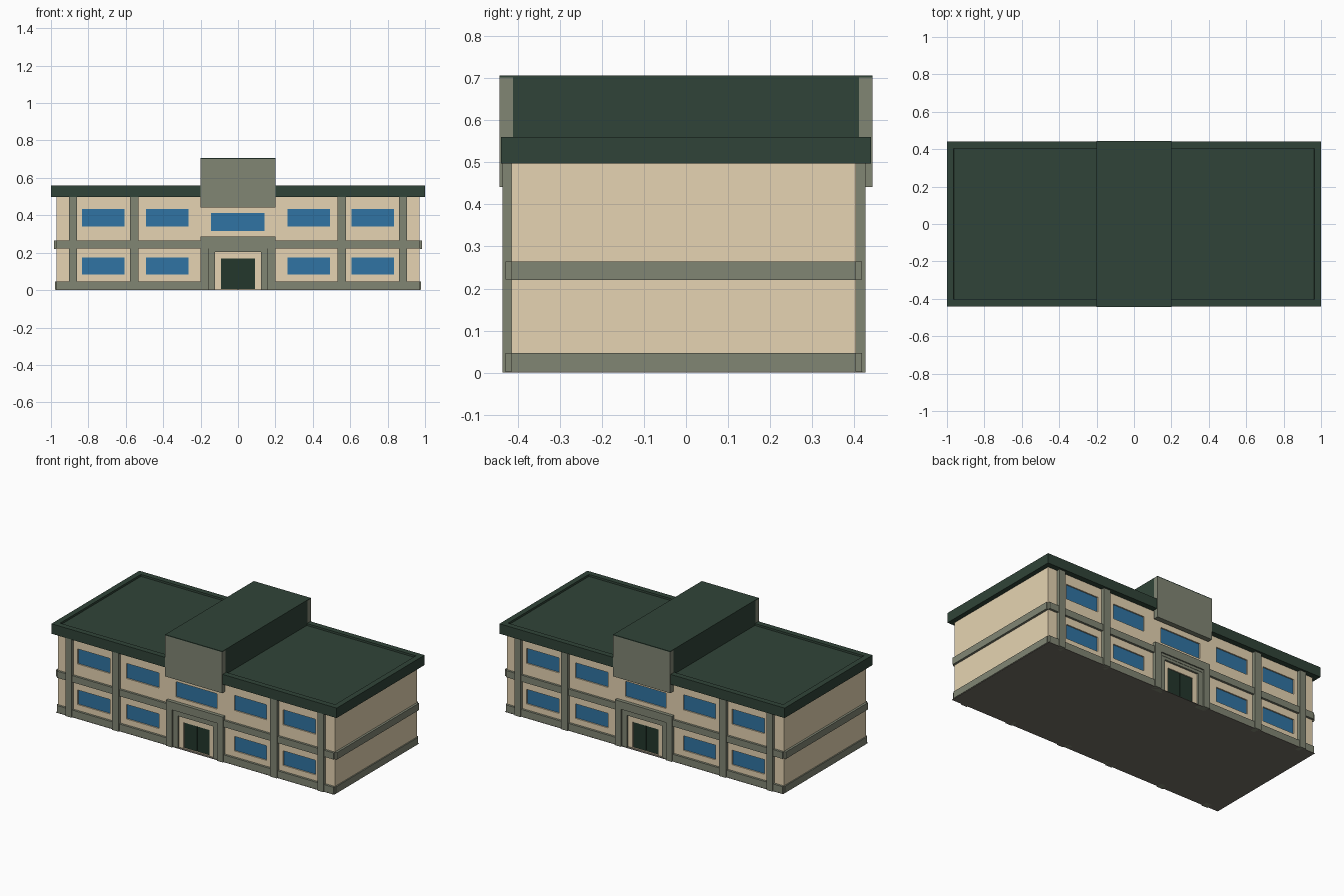
import bpy, bmesh

if "Cube" in bpy.data.objects:
    bpy.data.objects.remove(bpy.data.objects["Cube"])


def mat(name, r, g, b):
    lin = [((c / 255 + 0.055) / 1.055) ** 2.4 for c in (r, g, b)]
    m = bpy.data.materials.new(name)
    m.diffuse_color = (*lin, 1)
    m.use_nodes = True
    m.node_tree.nodes["Principled BSDF"].inputs["Base Color"].default_value = m.diffuse_color
    return m


BEIGE = mat("beige_wall", 230, 212, 178)
GREY = mat("grey_green_trim", 129, 134, 116)
GREEN = mat("dark_green_roof", 48, 68, 56)
DOOR = mat("deep_green_door", 35, 55, 44)
BLUE = mat("blue_glass", 48, 116, 163)
BASE = mat("grey_underside", 116, 112, 102)


def boxes(name, items, material, shift=-0.005):
    """One object made of boxes given as (x0, x1, y0, y1, z0, z1)."""
    bm = bmesh.new()
    for x0, x1, y0, y1, z0, z1 in items:
        vs = bmesh.ops.create_cube(bm, size=1)["verts"]
        for v in vs:
            v.co.x = x0 if v.co.x < 0 else x1
            v.co.y = (y0 if v.co.y < 0 else y1) + shift
            v.co.z = z0 if v.co.z < 0 else z1
    me = bpy.data.meshes.new(name)
    bm.to_mesh(me)
    bm.free()
    me.materials.append(material)
    ob = bpy.data.objects.new(name, me)
    bpy.context.collection.objects.link(ob)
    return ob


def both(items):
    """Repeat facade boxes (y given as outward distance) on front and back."""
    out = []
    for x0, x1, d0, d1, z0, z1 in items:
        out.append((x0, x1, -d1, -d0, z0, z1))
        out.append((x0, x1, d0, d1, z0, z1))
    return out


def pair(x0, x1, *rest):
    """Repeat a box on the left and right of x = 0."""
    return [(x0, x1, *rest), (-x1, -x0, *rest)]


WX, WY = 0.97, 0.41        # wall half sizes

# Window openings: two floors, two each side, plus one over the door
openings = [(-0.145, 0.142, 0.315, 0.412)]
for z0, z1 in ((0.083, 0.175), (0.34, 0.435)):
    for x0, x1 in ((0.265, 0.492), (0.606, 0.835)):
        openings += pair(x0, x1, z0, z1)

# Walls with recessed windows and door
walls = boxes("walls", [(-WX, WX, -WY, WY, 0.003, 0.51)], BEIGE)
cuts = [(a, b, WY - 0.014, WY + 0.05, c, d) for a, b, c, d in openings]
cuts.append((-0.09, 0.09, WY - 0.014, WY + 0.05, 0.006, 0.168))
cutter = boxes("opening_cutter", both(cuts), BEIGE)
cutter.hide_render = True
mod = walls.modifiers.new("openings", "BOOLEAN")
mod.operation = "DIFFERENCE"
mod.solver = "EXACT"
mod.object = cutter
bpy.context.view_layer.objects.active = walls
bpy.ops.object.modifier_apply(modifier="openings")
bpy.data.objects.remove(cutter)

# Glass panes and double doors (two leaves over a thin backing) in the openings
boxes("window_glass", both([(a, b, WY - 0.016, WY - 0.008, c, d)
                            for a, b, c, d in openings]), BLUE)
boxes("double_doors", both(pair(0.002, 0.09, WY - 0.016, WY - 0.006, 0.004, 0.168)
                           + [(-0.01, 0.01, WY - 0.016, WY - 0.01, 0.006, 0.166)]), DOOR)

# Floor underside
boxes("floor_plate", [(-0.975, 0.975, -0.425, 0.425, 0, 0.003)], BASE)

# Horizontal bands, front/back and sides
bands = both(pair(0.2, WX, WY - 0.02, 0.424, 0.003, 0.046)
             + [(-WX, WX, WY - 0.005, 0.424, 0.222, 0.264)])
bands += pair(WX - 0.02, 0.978, -WY, WY, 0.003, 0.046)
bands += pair(WX - 0.02, 0.984, -WY, WY, 0.220, 0.264)
boxes("wall_bands", bands, GREY)

# Facade pillars
boxes("pillars", both(pair(0.862, 0.904, WY - 0.02, 0.432, 0, 0.5)
                      + pair(0.532, 0.578, WY - 0.02, 0.432, 0, 0.5)), GREY)

# Door portal: outer legs and lintel, with a shallower inner frame
boxes("door_portal", both(pair(0.157, 0.2, WY - 0.02, 0.432, 0, 0.238)
                          + [(-0.2, 0.2, WY - 0.02, 0.432, 0.238, 0.288)]), GREY)
boxes("door_inner_frame", both(pair(0.122, 0.157, WY - 0.02, 0.422, 0, 0.205)
                               + [(-0.157, 0.157, WY - 0.02, 0.422, 0.205, 0.238)]), GREY)

# Flat roof with a raised rim
roof = boxes("roof_slab", [(-1, 1, -0.44, 0.44, 0.497, 0.56)], GREEN, 0)
bm = bmesh.new()
bm.from_mesh(roof.data)
bm.normal_update()
top = [f for f in bm.faces if f.normal.z > 0.9]
bmesh.ops.inset_region(bm, faces=top, thickness=0.036, use_even_offset=True)
bmesh.ops.inset_region(bm, faces=top, thickness=0.001, depth=-0.012)
bm.to_mesh(roof.data)
bm.free()

# Roof block across the middle with grey end panels
boxes("roof_block", [(-0.2, 0.2, -0.412, 0.412, 0.52, 0.702),
                     (-0.2, 0.2, -0.444, 0.444, 0.702, 0.707)], GREEN, 0)
boxes("roof_block_end_panels", both([(-0.2, 0.2, 0.412, 0.444, 0.442, 0.702)]), GREY, 0)
